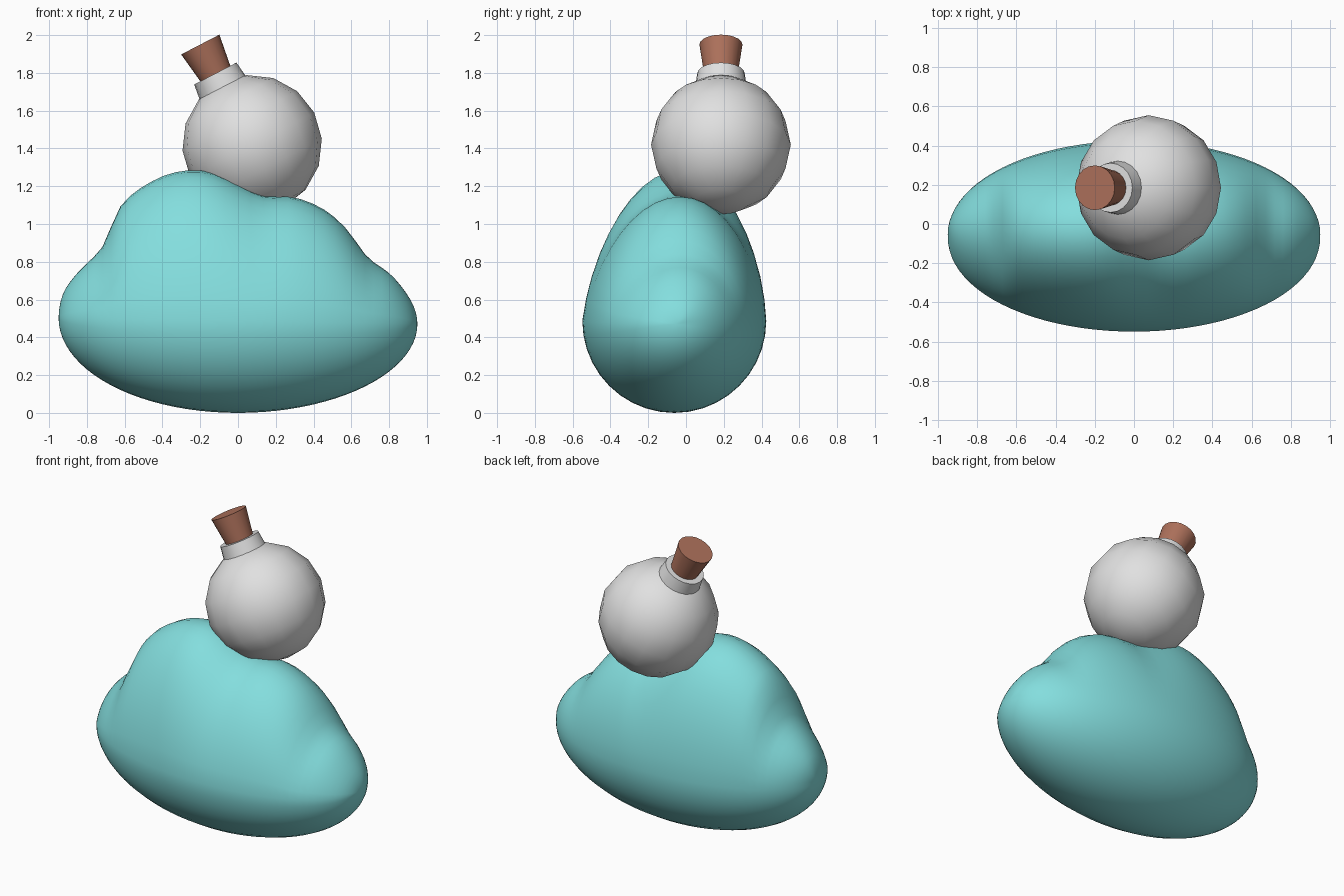
import bpy, bmesh, math
from math import sin, cos, pi
from mathutils import Matrix, Vector

cube = bpy.data.objects.get("Cube")
if cube:
    bpy.data.objects.remove(cube, do_unlink=True)


def material(name, rgb):
    mat = bpy.data.materials.new(name)
    mat.use_nodes = True
    mat.diffuse_color = (*rgb, 1)
    mat.node_tree.nodes["Principled BSDF"].inputs["Base Color"].default_value = (*rgb, 1)
    return mat


teal = material("soft teal", (0.23, 0.73, 0.73))
glass = material("pale grey", (0.75, 0.75, 0.75))
brown = material("cork brown", (0.42, 0.165, 0.105))


def finish(bm, name, mat, matrix=None):
    """Turn a bmesh into a smooth shaded object."""
    bmesh.ops.recalc_face_normals(bm, faces=bm.faces)
    mesh = bpy.data.meshes.new(name)
    bm.to_mesh(mesh)
    bm.free()
    mesh.materials.append(mat)
    obj = bpy.data.objects.new(name, mesh)
    bpy.context.scene.collection.objects.link(obj)
    if matrix:
        obj.matrix_world = matrix
    bpy.ops.object.select_all(action="DESELECT")
    obj.select_set(True)
    bpy.context.view_layer.objects.active = obj
    bpy.ops.object.shade_smooth_by_angle(angle=math.radians(40))
    return obj


# Cloud body: egg-shaped sections lofted along x under a lumpy crest line
HALF = 0.95
CREST = [(-0.95, 0.5), (-0.93, 0.62), (-0.86, 0.73), (-0.74, 0.85), (-0.69, 0.93),
         (-0.65, 1.05), (-0.58, 1.14), (-0.5, 1.2), (-0.38, 1.26), (-0.25, 1.285),
         (-0.13, 1.27), (0, 1.21), (0.13, 1.15), (0.3, 1.14), (0.45, 1.08),
         (0.55, 1.0), (0.63, 0.9), (0.69, 0.82), (0.8, 0.74), (0.9, 0.62), (0.95, 0.47)]
KNOTS = [(math.acos(max(-1, min(1, -x / HALF))), z) for x, z in CREST]


def slope(i):
    a, b = KNOTS[max(i - 1, 0)], KNOTS[min(i + 1, len(KNOTS) - 1)]
    return (b[1] - a[1]) / (b[0] - a[0])


def crest(u):
    """Smooth cubic through the crest points."""
    i = max(k for k in range(len(KNOTS) - 1) if KNOTS[k][0] <= u)
    (u0, z0), (u1, z1) = KNOTS[i], KNOTS[i + 1]
    w = u1 - u0
    t = (u - u0) / w
    return (z0 * (2 * t**3 - 3 * t**2 + 1) + z1 * (3 * t**2 - 2 * t**3)
            + w * slope(i) * (t**3 - 2 * t**2 + t) + w * slope(i + 1) * (t**3 - t**2))


def build_cloud(steps=44, around=40):
    bm = bmesh.new()
    rings = []
    for s in range(1, steps):
        u = pi * s / steps
        x = -HALF * cos(u)
        mid = 0.487 - 0.015 * x / HALF
        up, down, depth = crest(u) - mid, mid * sin(u), 0.487 * sin(u) ** 0.96
        ring = []
        for k in range(around):
            a = 2 * pi * k / around
            rise = max(sin(a), 0)
            y = -0.062 + 0.03 * rise + depth * cos(a) * (1 - 0.11 * rise)
            z = mid + sin(a) * (up if sin(a) > 0 else down)
            ring.append(bm.verts.new((x, y, z)))
        rings.append(ring)
    for r, q in zip(rings, rings[1:]):
        for k in range(around):
            n = (k + 1) % around
            bm.faces.new((r[k], r[n], q[n], q[k]))
    for ring, x, z in ((rings[0], -HALF, CREST[0][1]), (rings[-1], HALF, CREST[-1][1])):
        tip = bm.verts.new((x, -0.055, z))
        for k in range(around):
            bm.faces.new((ring[k], ring[(k + 1) % around], tip))
    return finish(bm, "cloud_body", teal)


build_cloud()

# Flask parts share one frame, leaning towards -x
frame = Matrix.Translation((0.075, 0.185, 1.42)) @ Matrix.Rotation(math.radians(-27.4), 4, "Y")


def tapered(name, mat, low, high, r_low, r_high):
    bm = bmesh.new()
    bmesh.ops.create_cone(bm, cap_ends=True, segments=20, radius1=r_low, radius2=r_high,
                          depth=high - low,
                          matrix=Matrix.Translation((0, 0, (low + high) / 2)))
    return finish(bm, name, mat, frame)


# Round flask bulb
bm = bmesh.new()
bmesh.ops.create_uvsphere(bm, u_segments=16, v_segments=8, radius=0.37)
finish(bm, "flask_bulb", glass, frame)

# Neck and stopper
tapered("flask_neck", glass, 0.33, 0.424, 0.138, 0.126)
tapered("flask_stopper", brown, 0.40, 0.597, 0.086, 0.114)
